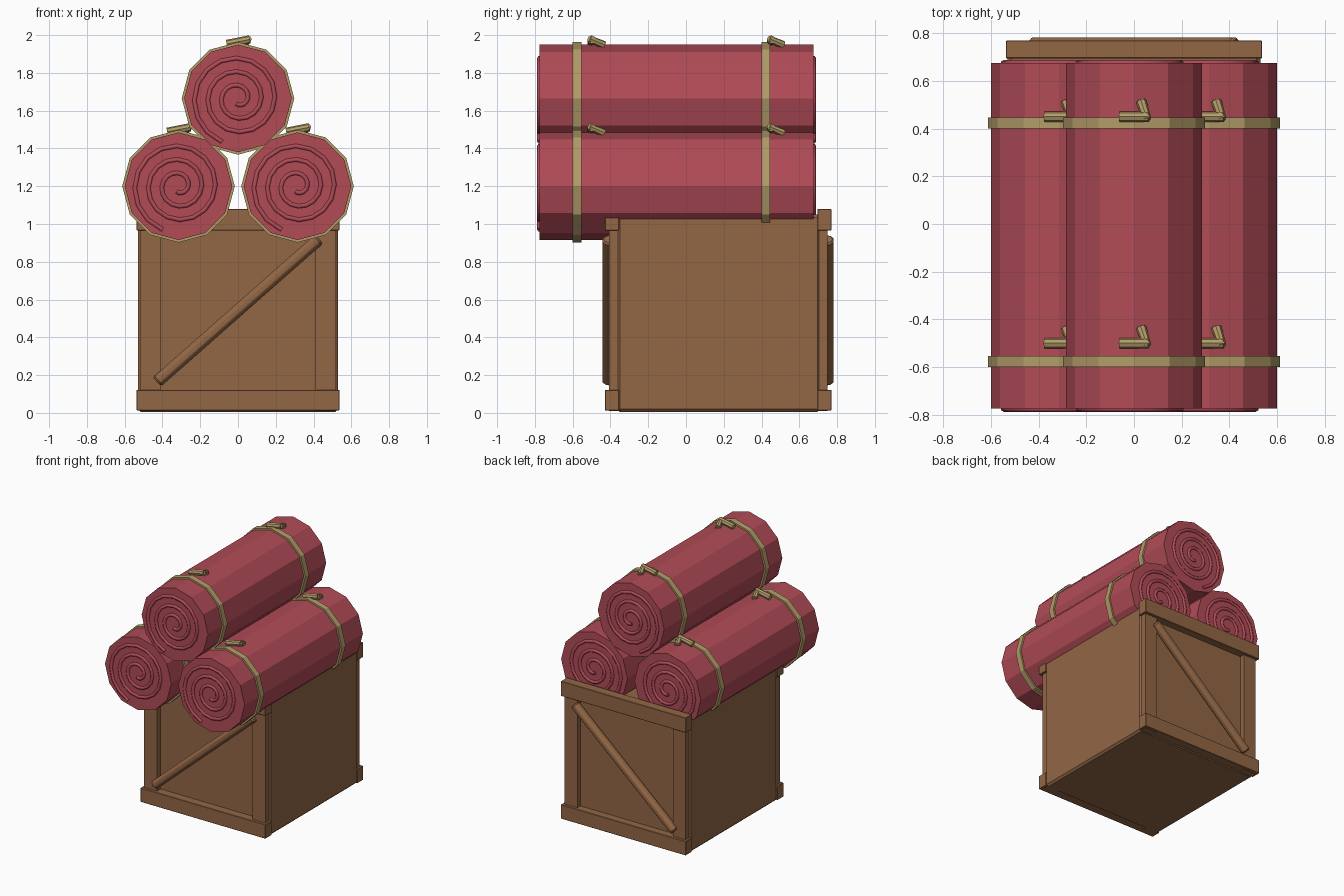
import bpy
from math import cos, sin, pi, radians
from mathutils import Vector

if "Cube" in bpy.data.objects:
    bpy.data.objects.remove(bpy.data.objects["Cube"], do_unlink=True)


def material(name, rgb):
    m = bpy.data.materials.new(name)
    m.use_nodes = True
    m.diffuse_color = (*rgb, 1)
    m.node_tree.nodes["Principled BSDF"].inputs["Base Color"].default_value = (*rgb, 1)
    return m


WOOD = material("brown_wood", (0.29, 0.135, 0.06))
CLOTH = material("red_cloth", (0.44, 0.07, 0.094))
ROPE = material("tan_rope", (0.45, 0.335, 0.14))


def finish(obj, name, mat, bevel=0):
    obj.name = name
    obj.data.materials.append(mat)
    if bevel:
        mod = obj.modifiers.new("edge_bevel", "BEVEL")
        mod.width = bevel
        mod.segments = 1
    return obj


def box(name, mat, low, high, bevel=0):
    low, high = Vector(low), Vector(high)
    bpy.ops.mesh.primitive_cube_add(size=1, location=(low + high) / 2)
    obj = bpy.context.object
    for v in obj.data.vertices:
        v.co = v.co * (high - low)
    return finish(obj, name, mat, bevel)


def rod(name, mat, start, end, r1, r2=None, sides=8, bevel=0):
    start, end = Vector(start), Vector(end)
    axis = end - start
    bpy.ops.mesh.primitive_cone_add(vertices=sides, radius1=r1, radius2=r2 or r1,
                                    depth=axis.length, location=(start + end) / 2)
    obj = bpy.context.object
    obj.rotation_euler = axis.to_track_quat("Z", "Y").to_euler()
    return finish(obj, name, mat, bevel)


def spiral(name, x, y, z):
    # Raised coil on the end of a roll, winding outwards over three turns
    steps, turns, end_angle = 48, 3, radians(250)
    curve = bpy.data.curves.new(name, "CURVE")
    curve.dimensions = "3D"
    curve.bevel_depth = 0.013
    curve.bevel_resolution = 1
    curve.use_fill_caps = True
    line = curve.splines.new("POLY")
    line.points.add(steps)
    for i, p in enumerate(line.points):
        t = i / steps
        a = end_angle - (1 - t) * turns * 2 * pi
        r = 0.03 + 0.215 * t
        p.co = (x + r * cos(a), y, z + r * sin(a), 1)
    obj = bpy.data.objects.new(name, curve)
    bpy.context.collection.objects.link(obj)
    bpy.ops.object.select_all(action="DESELECT")
    obj.select_set(True)
    bpy.context.view_layer.objects.active = obj
    bpy.ops.object.convert(target="MESH")
    finish(bpy.context.object, name, CLOTH)


# Crate body
box("crate_body", WOOD, (-0.53, -0.365, 0.005), (0.53, 0.71, 1.05), 0.015)

# Framing on the two crate ends
for end, inner, side in (("front", -0.355, -1), ("back", 0.695, 1)):
    def span(depth):
        return sorted((inner, inner + side * depth))
    y0, y1 = span(0.075)
    for level, z0, z1 in (("bottom", 0.012, 0.122), ("top", 0.965, 1.08)):
        box(f"{end}_{level}_rail", WOOD, (-0.537, y0, z0), (0.537, y1, z1), 0.003)
    y0, y1 = span(0.053)
    for hand, s in (("left", 1), ("right", -1)):
        x0, x1 = sorted((s * 0.41, s * 0.52))
        box(f"{end}_{hand}_post", WOOD, (x0, y0, 0.01), (x1, y1, 1.0))
    y = inner + side * 0.055
    rod(f"{end}_brace", WOOD, (-0.428, y, 0.165), (0.428, y, 0.92), 0.036, bevel=0.01)

# Cloth rolls, each with coils, two straps and their knots
for label, x, z in (("left", 0.315, 1.2), ("right", -0.315, 1.2), ("top", 0, 1.665)):
    rod(f"{label}_roll", CLOTH, (x, -0.775, z), (x, 0.675, z), 0.285, sides=12)
    spiral(f"{label}_front_coil", x, -0.775, z)
    spiral(f"{label}_back_coil", x, 0.675, z)
    for end, ys, yk in (("front", -0.577, -0.5), ("back", 0.423, 0.45)):
        rod(f"{label}_{end}_strap", ROPE, (x, ys - 0.023, z), (x, ys + 0.023, z),
            0.298, sides=12)
        rod(f"{label}_{end}_knot_bar", ROPE, (x - 0.06, yk, z + 0.288),
            (x + 0.062, yk, z + 0.312), 0.022)
        rod(f"{label}_{end}_knot_tail", ROPE, (x + 0.055, yk - 0.01, z + 0.315),
            (x + 0.03, yk + 0.065, z + 0.282), 0.018, 0.022)
